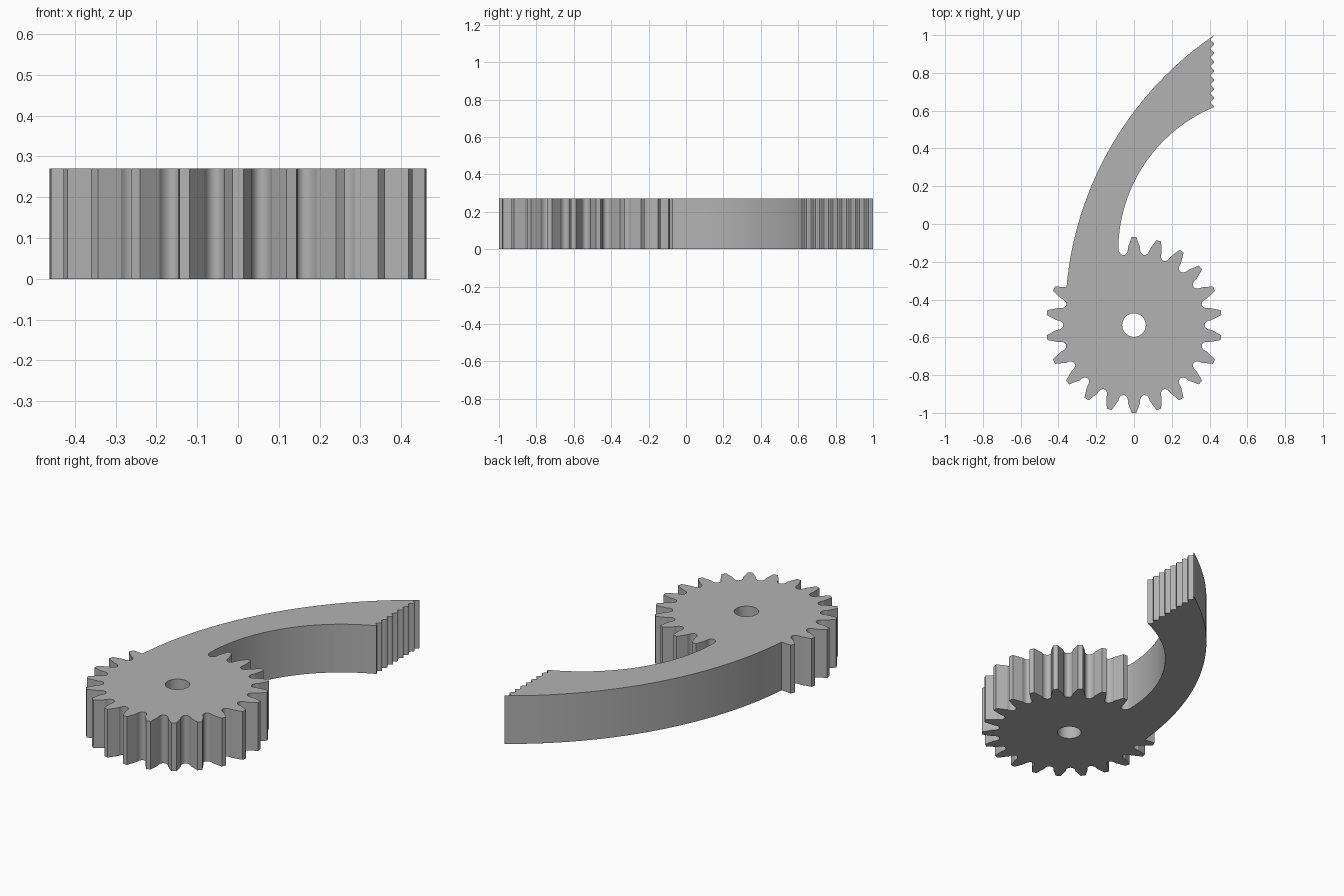
import bpy, bmesh
from math import sin, cos, pi, radians, atan2
from mathutils import Vector

cube = bpy.data.objects.get("Cube")
if cube:
    bpy.data.objects.remove(cube)

HEIGHT = 0.27
CENTRE = Vector((0, -0.535))
TEETH, CUT_TEETH = 22, 19          # the arm replaces the remaining teeth
STEP = 2 * pi / TEETH
TIP_R, BASE_R = 0.465, 0.408
TIP_W, BASE_W = 0.013, 0.033       # half widths of a tooth


def on_gear(angle, radius, side=0.0):
    """Point at a clockwise angle from +y, shifted sideways along the tangent."""
    return CENTRE + Vector((sin(angle), cos(angle))) * radius \
        + Vector((cos(angle), -sin(angle))) * side


def gap(angle, steps=16):
    """Rounded valley between two teeth."""
    a = on_gear(angle - STEP / 2, BASE_R, BASE_W)
    b = on_gear(angle + STEP / 2, BASE_R, -BASE_W)
    down = -on_gear(angle, 0.034) + CENTRE
    mid, half = (a + b) / 2, (b - a) / 2
    return [mid - half * cos(pi * i / steps) + down * sin(pi * i / steps)
            for i in range(steps + 1)]


def arc(centre, start, end, steps):
    """Arc from start to end, blending the radius between both ends."""
    c = Vector(centre)
    u, v = Vector(start) - c, Vector(end) - c
    a0, a1 = atan2(u.y, u.x) % (2 * pi), atan2(v.y, v.x) % (2 * pi)
    pts = []
    for i in range(steps + 1):
        t = i / steps
        a, r = a0 + (a1 - a0) * t, u.length + (v.length - u.length) * t
        pts.append(c + Vector((cos(a), sin(a))) * r)
    return pts


# Gear teeth, clockwise
outline = []
for k in range(CUT_TEETH):
    outline += gap((k - 0.5) * STEP)
    outline += [on_gear(k * STEP, TIP_R, s * TIP_W) for s in (-1, 1)]
outline.append(on_gear((CUT_TEETH - 1) * STEP, BASE_R, BASE_W))

# Outer edge of the curved arm
TOP, BOTTOM = Vector((0.425, 1.0)), Vector((0.425, 0.62))
outline += arc((1.437, -0.5), outline[-1], TOP, 28)[1:]

# Small rack teeth across the arm end
RACK, SUB = 8, 6
for i in range(1, RACK * SUB):
    p = TOP.lerp(BOTTOM, i / (RACK * SUB))
    p.x -= 0.01 * (1 - cos(2 * pi * i / SUB))
    outline.append(p)

# Inner edge of the arm, back to the first valley
outline += arc((0.736, -0.146), BOTTOM, outline[0], 28)[:-1]

# Shaft hole
hole = [on_gear(2 * pi * i / 40, 0.0625) for i in range(40)]

# Fill the profile and raise it
bm = bmesh.new()
edges = []
for loop in (outline, hole):
    verts = [bm.verts.new((p.x, p.y, 0)) for p in loop]
    edges += [bm.edges.new((verts[i - 1], verts[i])) for i in range(len(verts))]
bmesh.ops.triangle_fill(bm, edges=edges, use_beauty=True)
raised = bmesh.ops.extrude_face_region(bm, geom=bm.faces[:], use_keep_orig=True)
top = [g for g in raised["geom"] if isinstance(g, bmesh.types.BMVert)]
bmesh.ops.translate(bm, verts=top, vec=(0, 0, HEIGHT))
bmesh.ops.recalc_face_normals(bm, faces=bm.faces[:])

mesh = bpy.data.meshes.new("gear_with_arm")
bm.to_mesh(mesh)
bm.free()
gear = bpy.data.objects.new("gear_with_arm", mesh)
bpy.context.collection.objects.link(gear)

# Plain grey material
GREY = (0.45, 0.45, 0.45, 1)
mat = bpy.data.materials.new("grey")
mat.use_nodes = True
mat.diffuse_color = GREY
mat.node_tree.nodes["Principled BSDF"].inputs["Base Color"].default_value = GREY
mesh.materials.append(mat)

bpy.ops.object.select_all(action="DESELECT")
gear.select_set(True)
bpy.context.view_layer.objects.active = gear
bpy.ops.object.shade_smooth_by_angle(angle=radians(17))
